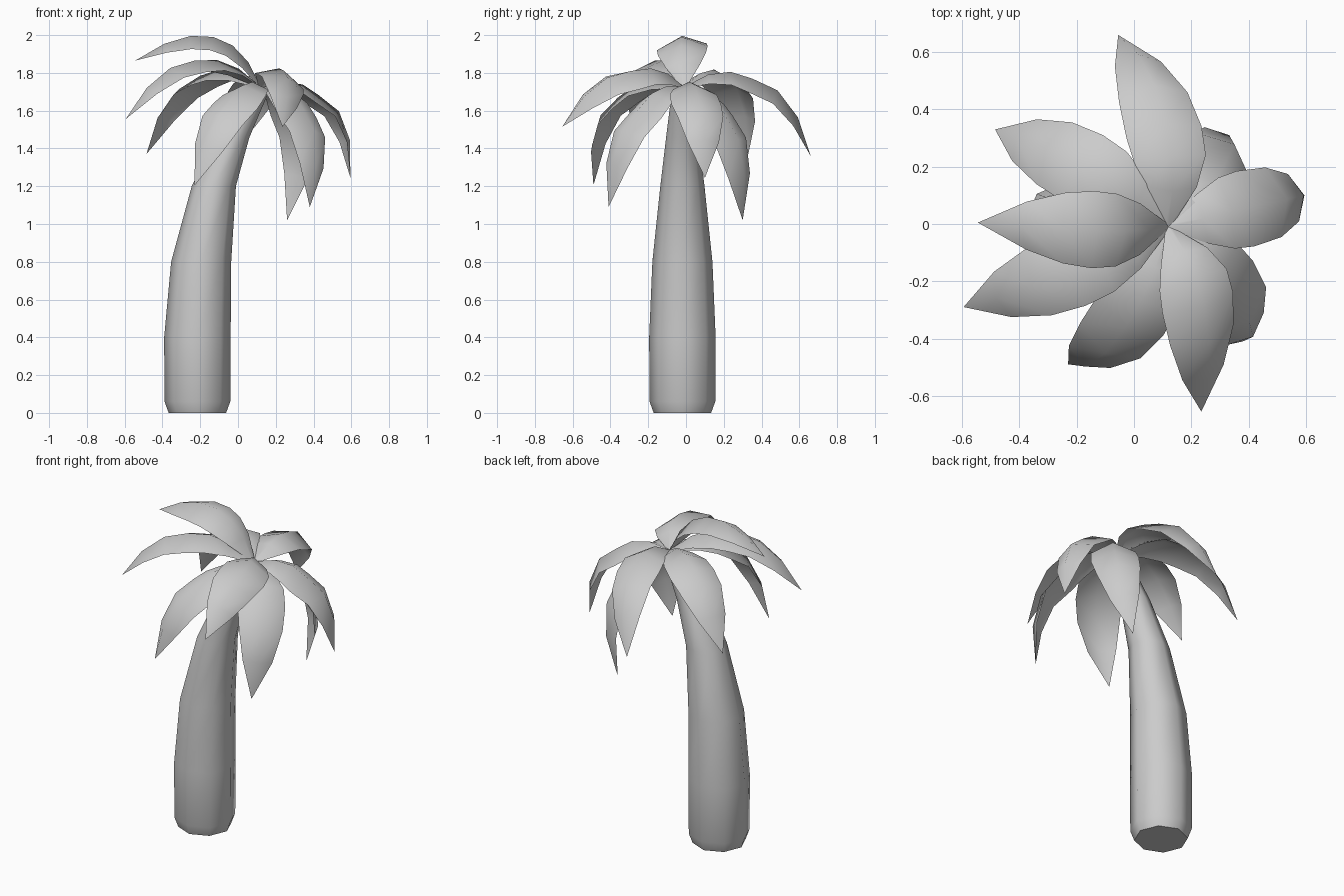
import bpy, math
from mathutils import Vector

if "Cube" in bpy.data.objects:
    bpy.data.objects.remove(bpy.data.objects["Cube"])


def make_object(name, verts, faces):
    mesh = bpy.data.meshes.new(name)
    mesh.from_pydata(verts, [], faces)
    for p in mesh.polygons:
        p.use_smooth = True
    obj = bpy.data.objects.new(name, mesh)
    bpy.context.collection.objects.link(obj)
    return obj


# Trunk: eight-sided rings swept along a leaning path (x, z, radius)
RINGS = [(-0.215, 0, 0.152), (-0.215, 0.06, 0.174), (-0.215, 0.4, 0.176),
         (-0.195, 0.8, 0.159), (-0.128, 1.2, 0.117), (-0.025, 1.47, 0.085),
         (0.105, 1.71, 0.055)]
SIDES = 8
verts, faces = [], []
for i, (x, z, r) in enumerate(RINGS):
    lean = 0.3 * max(0, i - 4) / 2
    for k in range(SIDES):
        a = 2 * math.pi * k / SIDES
        verts.append((x + r * math.cos(a), -0.019 + r * math.sin(a),
                      z - lean * r * math.cos(a)))
for i in range(len(RINGS) - 1):
    for k in range(SIDES):
        a, b = i * SIDES + k, i * SIDES + (k + 1) % SIDES
        faces.append((a, b, b + SIDES, a + SIDES))
faces.append(tuple(reversed(range(SIDES))))
faces.append(tuple(range(len(verts) - SIDES, len(verts))))
trunk = make_object("trunk", verts, faces)
bpy.context.view_layer.objects.active = trunk
trunk.select_set(True)
bpy.ops.object.shade_smooth_by_angle(angle=math.radians(50))
trunk.select_set(False)

# Fronds: folded sheets along a curve from the crown through a middle point to a tip
CROWN = Vector((0.12, -0.01, 1.725))
WIDTHS = [0.012, 0.09, 0.127, 0.135, 0.125, 0.085, 0]
FRONDS = [  # middle, tip, roll, outward bulge of the outer half
    ((-0.13, -0.025, 1.99), (-0.545, 0.005, 1.865), 0.1, 0.005),
    ((-0.23, -0.165, 1.865), (-0.595, -0.29, 1.555), 0, 0.02),
    ((-0.20, 0.21, 1.785), (-0.485, 0.33, 1.37), 0, 0.025),
    ((0.11, 0.35, 1.77), (-0.055, 0.66, 1.36), -0.1, 0.04),
    ((0.43, 0.063, 1.68), (0.595, 0.10, 1.245), 0, 0.045),
    ((0.245, -0.29, 1.81), (0.235, -0.655, 1.515), 0.25, 0.03),
    ((-0.03, -0.36, 1.67), (-0.23, -0.49, 1.205), 0, 0.035),
    ((0.345, -0.25, 1.61), (0.38, -0.41, 1.09), 0, 0.045),
    ((0.315, 0.205, 1.58), (0.26, 0.30, 1.02), 0, 0.045),
]


def frond(name, middle, tip, roll, bulge):
    middle, tip = Vector(middle), Vector(tip)
    control = 2 * middle - (CROWN + tip) / 2
    out = middle - CROWN
    side0 = Vector((out.y, -out.x, 0)).normalized()
    verts, faces = [], []
    n = len(WIDTHS) - 1
    for i, w in enumerate(WIDTHS):
        t = i / n
        c = CROWN * (1 - t) ** 2 + control * 2 * t * (1 - t) + tip * t * t
        tan = ((control - CROWN) * (1 - t) + (tip - control) * t).normalized()
        side = (side0 - tan * side0.dot(tan)).normalized()
        up = side.cross(tan)
        c += up * bulge * max(0, math.sin(math.pi * (2 * t - 1)))
        side, up = (side * math.cos(roll) + up * math.sin(roll),
                    up * math.cos(roll) - side * math.sin(roll))
        if i == n:
            verts.append(c)
        else:
            low = c - up * (0.45 * w)
            verts += [low - side * w, c, low + side * w]
    for i in range(n - 1):
        for k in (0, 1):
            a = 3 * i + k
            faces.append((a, a + 1, a + 4, a + 3))
    a = 3 * (n - 1)
    faces += [(a, a + 1, a + 3), (a + 1, a + 2, a + 3)]
    return make_object(name, verts, faces)


for i, args in enumerate(FRONDS):
    frond(f"frond_{i + 1}", *args)
